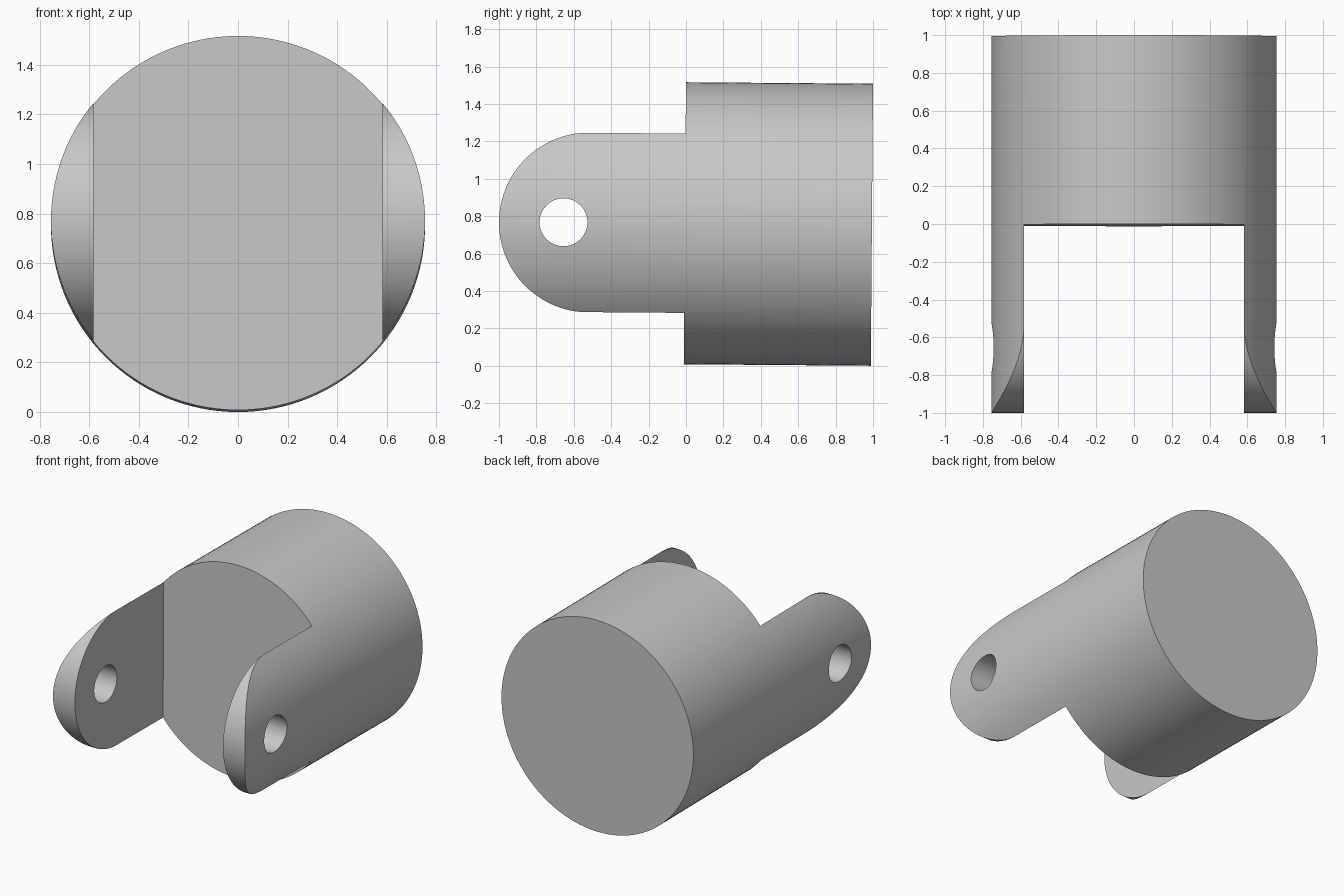
import bpy
import bmesh
import math

RADIUS, BACK, TIP = 0.754, 0.994, -1.0     # barrel radius and ends along y
SLOT_HALF, FRONT = 0.582, -0.006           # fork slot half width and floor
LUG_RADIUS = math.sqrt(RADIUS ** 2 - SLOT_HALF ** 2) + 0.001
TILT = 0.008

default_cube = bpy.data.objects.get("Cube")
if default_cube:
    bpy.data.objects.remove(default_cube, do_unlink=True)

grey = bpy.data.materials.new("plain grey")
grey.use_nodes = True
colour = (0.58, 0.58, 0.58, 1)
grey.diffuse_color = colour
grey.node_tree.nodes["Principled BSDF"].inputs["Base Color"].default_value = colour


def prism(name, outline, offset):
    """Extrude a closed outline of 3D points along an offset vector."""
    bm = bmesh.new()
    face = bm.faces.new([bm.verts.new(p) for p in outline])
    extruded = bmesh.ops.extrude_face_region(bm, geom=[face])["geom"]
    verts = [g for g in extruded if isinstance(g, bmesh.types.BMVert)]
    bmesh.ops.translate(bm, verts=verts, vec=offset)
    bmesh.ops.recalc_face_normals(bm, faces=bm.faces[:])
    mesh = bpy.data.meshes.new(name)
    bm.to_mesh(mesh)
    bm.free()
    mesh.materials.append(grey)
    obj = bpy.data.objects.new(name, mesh)
    bpy.context.collection.objects.link(obj)
    return obj


def arc(radius, start, end, steps):
    """Points (u, v) along an arc, angles in degrees, end included."""
    angles = [math.radians(start + (end - start) * i / steps) for i in range(steps + 1)]
    return [(radius * math.cos(a), radius * math.sin(a)) for a in angles]


def carve(body, cutter, operation):
    """Apply a boolean and discard the cutter."""
    cutter.hide_render = True
    mod = body.modifiers.new("carve", 'BOOLEAN')
    mod.operation, mod.solver, mod.object = operation, 'EXACT', cutter
    bpy.context.view_layer.objects.active = body
    bpy.ops.object.modifier_apply(modifier=mod.name)
    bpy.data.objects.remove(cutter, do_unlink=True)


# Round barrel lying along y, long enough to include the fork arms
circle = arc(RADIUS, 0, 360, 128)[:-1]
body = prism("fork_end_barrel", [(u, TIP - 0.1, v) for u, v in circle], (0, BACK - TIP + 0.1, 0))

# Rounded arm tips, shaped across the width
lug_y = TIP + LUG_RADIUS
side = [(lug_y + u, v) for u, v in arc(LUG_RADIUS, 90, 270, 48)]
side += [(lug_y, -1), (2, -1), (2, 1), (lug_y, 1)]
carve(body, prism("tip_shape", [(-1, y, z) for y, z in side], (2, 0, 0)), 'INTERSECT')

# Slot between the arms
slot = [(-SLOT_HALF, -2, -1), (SLOT_HALF, -2, -1), (SLOT_HALF, FRONT, -1), (-SLOT_HALF, FRONT, -1)]
carve(body, prism("slot_cutter", slot, (0, 0, 2)), 'DIFFERENCE')

# Pin hole through both arms
hole = [(-1, u - 0.655, v) for u, v in arc(0.128, 0, 360, 48)[:-1]]
carve(body, prism("pin_hole_cutter", hole, (2, 0, 0)), 'DIFFERENCE')

# Slight lean, resting on the ground
body.rotation_euler.x = -TILT
body.location.z = RADIUS + BACK * TILT

bpy.ops.object.select_all(action='DESELECT')
body.select_set(True)
bpy.context.view_layer.objects.active = body
bpy.ops.object.shade_smooth_by_angle(angle=math.radians(30))
